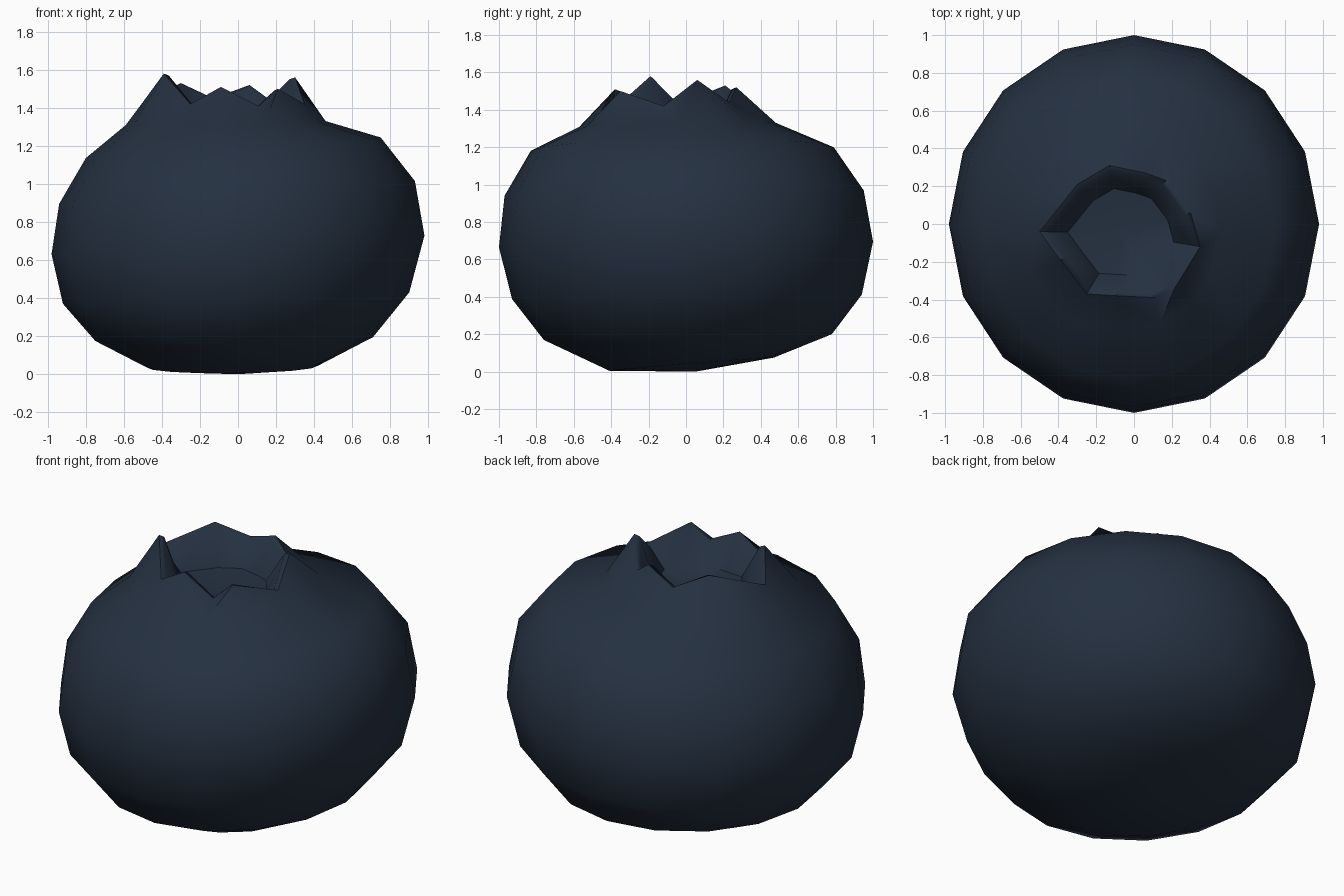
import bpy, bmesh, math
from mathutils import Vector

if "Cube" in bpy.data.objects:
    bpy.data.objects.remove(bpy.data.objects["Cube"])

SEG = 16
skin = bpy.data.materials.new("dark berry blue")
skin.diffuse_color = (0.018, 0.030, 0.052, 1)
skin.use_nodes = True
skin.node_tree.nodes["Principled BSDF"].inputs["Base Color"].default_value = skin.diffuse_color

bm = bmesh.new()


def loop(points):
    return [bm.verts.new(p) for p in points]


def bridge(a, b):
    n = len(a)
    for i in range(n):
        j = (i + 1) % n
        bm.faces.new((a[i], a[j], b[j], b[i]))


def fan(ring, centre):
    c = bm.verts.new(centre)
    for i in range(len(ring)):
        bm.faces.new((ring[i], ring[(i + 1) % len(ring)], c))


# Slightly lopsided berry body: centre x, y, z, radius x, y, slope in x, slope in y
rings = [
    (-0.03, 0.03, 0.04, 0.45, 0.44, 0.01, 0.08),
    (-0.02, 0.01, 0.185, 0.73, 0.77, 0.014, 0.02),
    (-0.01, 0.005, 0.40, 0.91, 0.935, 0.033, 0.013),
    (0.00, 0.00, 0.68, 0.98, 1.00, 0.05, 0.015),
    (-0.005, -0.01, 0.955, 0.935, 0.96, 0.064, 0.015),
    (-0.025, -0.02, 1.19, 0.775, 0.81, 0.07, 0.012),
    (-0.065, -0.045, 1.32, 0.525, 0.525, 0.02, 0.02),
]
loops = []
for cx, cy, cz, rx, ry, sx, sy in rings:
    pts = []
    for i in range(SEG):
        t = 2 * math.pi * i / SEG
        dx, dy = rx * math.cos(t), ry * math.sin(t)
        pts.append((cx + dx, cy + dy, cz + sx * dx + sy * dy))
    loops.append(loop(pts))
for a, b in zip(loops, loops[1:]):
    bridge(a, b)
fan(loops[0], (0.0, 0.05, 0.0))

# Crown rim: alternating tips and valleys, counter-clockwise
rim_pts = [
    (0.30, 0.06, 1.56), (0.17, 0.23, 1.44), (0.06, 0.27, 1.52),
    (-0.13, 0.31, 1.45), (-0.30, 0.21, 1.53), (-0.50, -0.04, 1.43),
    (-0.39, -0.19, 1.58), (-0.25, -0.37, 1.42), (-0.09, -0.38, 1.51),
    (0.11, -0.39, 1.41), (0.21, -0.35, 1.50), (0.35, -0.12, 1.42),
]
mid = Vector((-0.06, -0.05, 0))
rim = loop(rim_pts)


def angle(v):
    return math.atan2(v.co.y - mid.y, v.co.x - mid.x) % (2 * math.pi)


# Stitch the shoulder ring to the rim, always advancing the loop that lags in angle
def stitch(a, b):
    a, b = sorted(a, key=angle), sorted(b, key=angle)
    na, nb = len(a), len(b)
    i = j = 0
    while i < na or j < nb:
        ta = angle(a[(i + 1) % na]) + 2 * math.pi * ((i + 1) // na)
        tb = angle(b[(j + 1) % nb]) + 2 * math.pi * ((j + 1) // nb)
        if j >= nb or (i < na and ta <= tb):
            bm.faces.new((a[i % na], a[(i + 1) % na], b[j % nb]))
            i += 1
        else:
            bm.faces.new((a[i % na], b[(j + 1) % nb], b[j % nb]))
            j += 1


stitch(loops[-1], rim)


# Crown hollow: thin lip, inner wall and floor
def inset(scale, drop=None, z=None):
    pts = []
    for p in rim_pts:
        x = mid.x + (p[0] - mid.x) * scale
        y = mid.y + (p[1] - mid.y) * scale
        pts.append((x, y, z if z is not None else p[2] - drop))
    return loop(pts)


lip = inset(0.92, drop=0.01)
floor = inset(0.66, z=1.31)
bridge(rim, lip)
bridge(lip, floor)
fan(floor, (mid.x, mid.y, 1.28))

bmesh.ops.recalc_face_normals(bm, faces=bm.faces)
mesh = bpy.data.meshes.new("berry")
bm.to_mesh(mesh)
bm.free()
mesh.materials.append(skin)
berry = bpy.data.objects.new("berry", mesh)
bpy.context.collection.objects.link(berry)

# Smooth skin with crisp crown edges
bpy.context.view_layer.objects.active = berry
berry.select_set(True)
bpy.ops.object.shade_smooth_by_angle(angle=math.radians(50))
